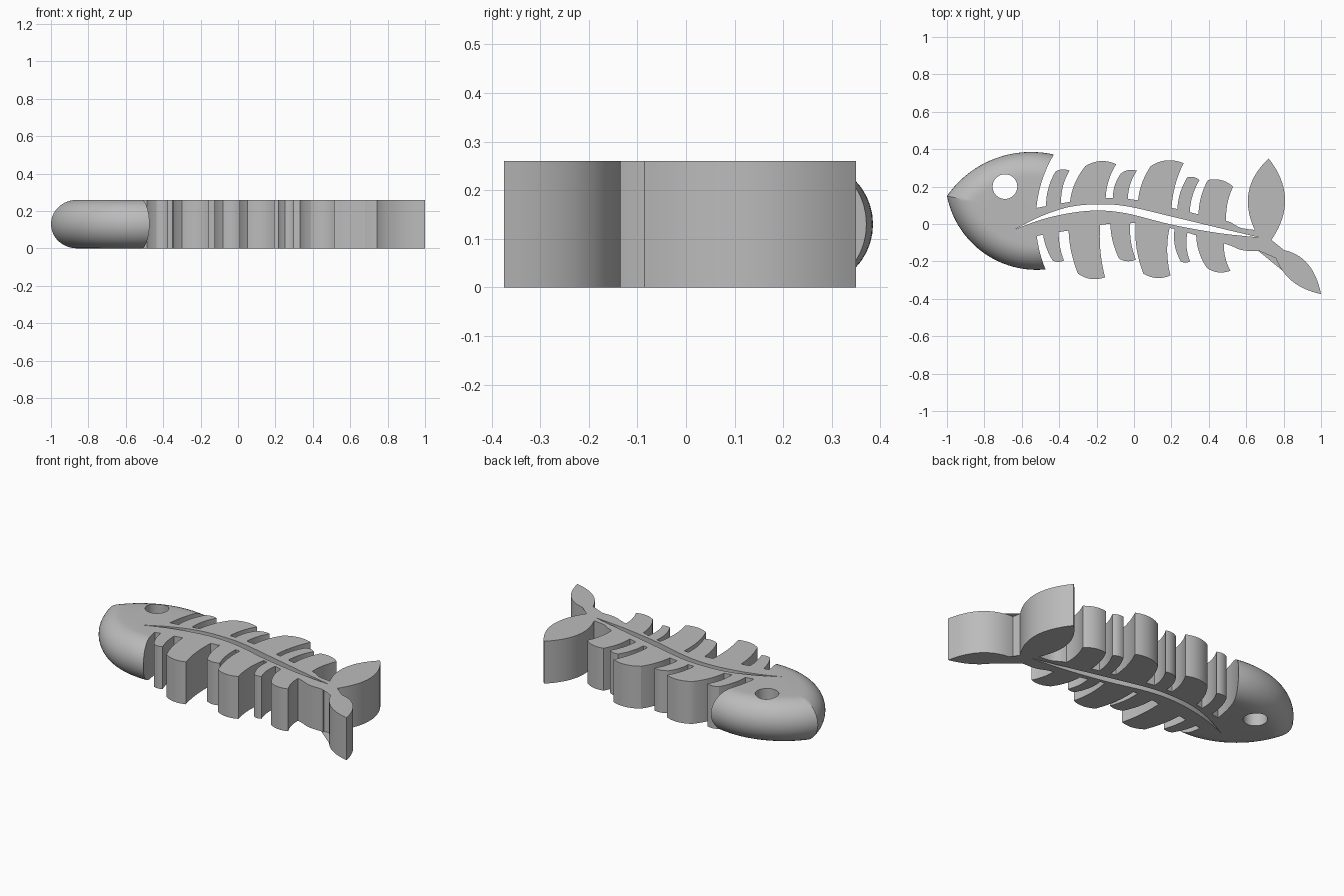
import bpy, bmesh, math
from mathutils import Vector

if "Cube" in bpy.data.objects:
    bpy.data.objects.remove(bpy.data.objects["Cube"])

HALF = 0.13          # half of the plate thickness
TOP = 2 * HALF

grey = bpy.data.materials.new("plain grey")
grey.use_nodes = True
grey.diffuse_color = (0.5, 0.5, 0.5, 1)
grey.node_tree.nodes["Principled BSDF"].inputs["Base Color"].default_value = grey.diffuse_color


def finish(name, bm):
    bmesh.ops.recalc_face_normals(bm, faces=bm.faces)
    mesh = bpy.data.meshes.new(name)
    bm.to_mesh(mesh)
    bm.free()
    mesh.materials.append(grey)
    obj = bpy.data.objects.new(name, mesh)
    bpy.context.collection.objects.link(obj)
    return obj


def prism(name, outline, low=0.0, high=TOP):
    """Straight-sided plate from a flat outline."""
    bm = bmesh.new()
    face = bm.faces.new([bm.verts.new((p[0], p[1], low)) for p in outline])
    top = bmesh.ops.extrude_face_region(bm, geom=[face])["geom"]
    bmesh.ops.translate(bm, vec=(0, 0, high - low),
                        verts=[v for v in top if isinstance(v, bmesh.types.BMVert)])
    return finish(name, bm)


def cutter(name, outline):
    obj = prism(name, outline, -HALF, TOP + HALF)
    obj.hide_render = True
    return obj


def circle(x, y, r, count=96):
    return [(x + r * math.cos(math.tau * i / count), y + r * math.sin(math.tau * i / count))
            for i in range(count)]


def round_disc(name, x, y, r, steps=10):
    """Disc whose rim is a full half-round."""
    bm = bmesh.new()
    rings = []
    for k in range(-steps, steps + 1):
        t = math.pi / 2 * k / steps
        ring = circle(x, y, r - HALF * (1 - math.cos(t)), 144)
        rings.append([bm.verts.new((*p, HALF + HALF * math.sin(t))) for p in ring])
    for a, b in zip(rings, rings[1:]):
        for i in range(len(a)):
            bm.faces.new((a[i - 1], a[i], b[i], b[i - 1]))
    bm.faces.new(rings[0])
    bm.faces.new(rings[-1])
    return finish(name, bm)


def bow(a, b, sag, count=12):
    """Curve from a towards b, bulging to the right by sag; leaves out b."""
    a, b = Vector(a), Vector(b)
    d = (b - a).normalized()
    side = Vector((d.y, -d.x)) * 4 * sag
    return [a.lerp(b, i / count) + side * (i / count) * (1 - i / count) for i in range(count)]


def smooth(points, count=6):
    """Smooth path through the points."""
    p = [Vector(q) for q in points]
    p = [2 * p[0] - p[1]] + p + [2 * p[-1] - p[-2]]
    path = []
    for a, b, c, d in zip(p, p[1:], p[2:], p[3:]):
        for i in range(count):
            t = i / count
            path.append(b + (c - a) * t / 2 + (2 * a - 5 * b + 4 * c - d) * t * t / 2
                        + (3 * b - a - 3 * c + d) * t ** 3 / 2)
    return path + [p[-2]]


def combine(obj, other, operation):
    mod = obj.modifiers.new("combine", "BOOLEAN")
    mod.operation, mod.solver, mod.object = operation, "EXACT", other
    bpy.context.view_layer.objects.active = obj
    bpy.ops.object.modifier_apply(modifier=mod.name)
    bpy.data.objects.remove(other)


# Head: overlap of two round-edged discs, trimmed by the gill curve
fish = round_disc("fish_skeleton", -0.55, -0.163, 0.548)
combine(fish, round_disc("lower_jaw", -0.52, 0.244, 0.489), "INTERSECT")
combine(fish, cutter("gill_cutter", circle(0.165, 0.02, 0.69, 192)), "DIFFERENCE")

# Spine
back = smooth([(-0.58, 0.07), (-0.5, 0.09), (-0.3, 0.125), (-0.13, 0.14), (0.03, 0.125),
               (0.23, 0.08), (0.35, 0.05), (0.5, 0.015), (0.57, -0.02), (0.67, -0.035)])
belly = smooth([(-0.58, -0.08), (-0.5, -0.06), (-0.35, -0.035), (-0.14, 0.0), (0.01, 0.005),
                (0.21, -0.025), (0.33, -0.06), (0.5, -0.11), (0.58, -0.14), (0.68, -0.145)])
combine(fish, prism("spine", belly + back[::-1]), "UNION")

# Slit along the spine
slit_top = smooth([(-0.64, -0.03), (-0.5, 0.04), (-0.35, 0.09), (-0.2, 0.105), (-0.04, 0.095),
                   (0.2, 0.04), (0.45, -0.02), (0.67, -0.072)])
slit_low = smooth([(-0.64, -0.03), (-0.5, 0.022), (-0.35, 0.057), (-0.2, 0.072), (-0.04, 0.057),
                   (0.2, -0.003), (0.45, -0.048), (0.67, -0.072)])


def middle(x):
    i = min(range(len(slit_top)), key=lambda k: abs(slit_top[k].x - x))
    return (slit_top[i].y + slit_low[i].y) / 2


# Ribs: base left, base right, left tip x and y, right tip x and y
upper_ribs = [(-0.465, -0.385, -0.42, 0.28, -0.345, 0.285),
              (-0.345, -0.15, -0.26, 0.31, -0.095, 0.32),
              (-0.105, -0.03, -0.07, 0.27, 0.015, 0.285),
              (0.02, 0.2, 0.09, 0.31, 0.265, 0.325),
              (0.235, 0.3, 0.285, 0.25, 0.35, 0.235),
              (0.35, 0.5, 0.395, 0.235, 0.53, 0.2)]
lower_ribs = [(-0.485, -0.39, -0.435, -0.195, -0.375, -0.195),
              (-0.345, -0.17, -0.3, -0.265, -0.155, -0.285),
              (-0.12, -0.01, -0.08, -0.185, 0.01, -0.19),
              (0.015, 0.2, 0.05, -0.265, 0.195, -0.275),
              (0.225, 0.3, 0.25, -0.2, 0.3, -0.2),
              (0.335, 0.49, 0.39, -0.235, 0.515, -0.25)]
for side, ribs in ((1, upper_ribs), (-1, lower_ribs)):
    for x0, x1, lx, ly, rx, ry in ribs:
        base_l, base_r = (x0, middle(x0)), (x1, middle(x1))
        tip_l, tip_r = (lx, ly), (rx, ry)
        outline = ([base_l] + bow(base_r, tip_r, -0.02 * side)
                   + bow(tip_r, tip_l, 0.13 * side * (rx - lx))
                   + bow(tip_l, base_l, 0.022 * side)[:])
        combine(fish, prism("rib", outline), "UNION")

# Tail fins
upper_tip, lower_tip, fork = (0.72, 0.35), (1.0, -0.375), (0.735, -0.085)
neck_top, neck_low = (0.645, -0.03), (0.66, -0.14)
combine(fish, prism("upper_fin", [neck_top, (0.66, -0.09)] + bow(fork, upper_tip, 0.08, 20)
                    + bow(upper_tip, neck_top, 0.07, 20)), "UNION")
combine(fish, prism("lower_fin", [neck_low, (0.66, -0.08)] + bow(fork, lower_tip, 0.07, 20)
                    + bow(lower_tip, neck_low, 0.1, 20)), "UNION")

# Openings: slit and eye
combine(fish, cutter("slit_cutter", slit_low + slit_top[-2:0:-1]), "DIFFERENCE")
combine(fish, cutter("eye_cutter", circle(-0.69, 0.2, 0.066, 48)), "DIFFERENCE")

bpy.ops.object.select_all(action="DESELECT")
fish.select_set(True)
bpy.context.view_layer.objects.active = fish
bpy.ops.object.shade_smooth_by_angle(angle=math.radians(25))
